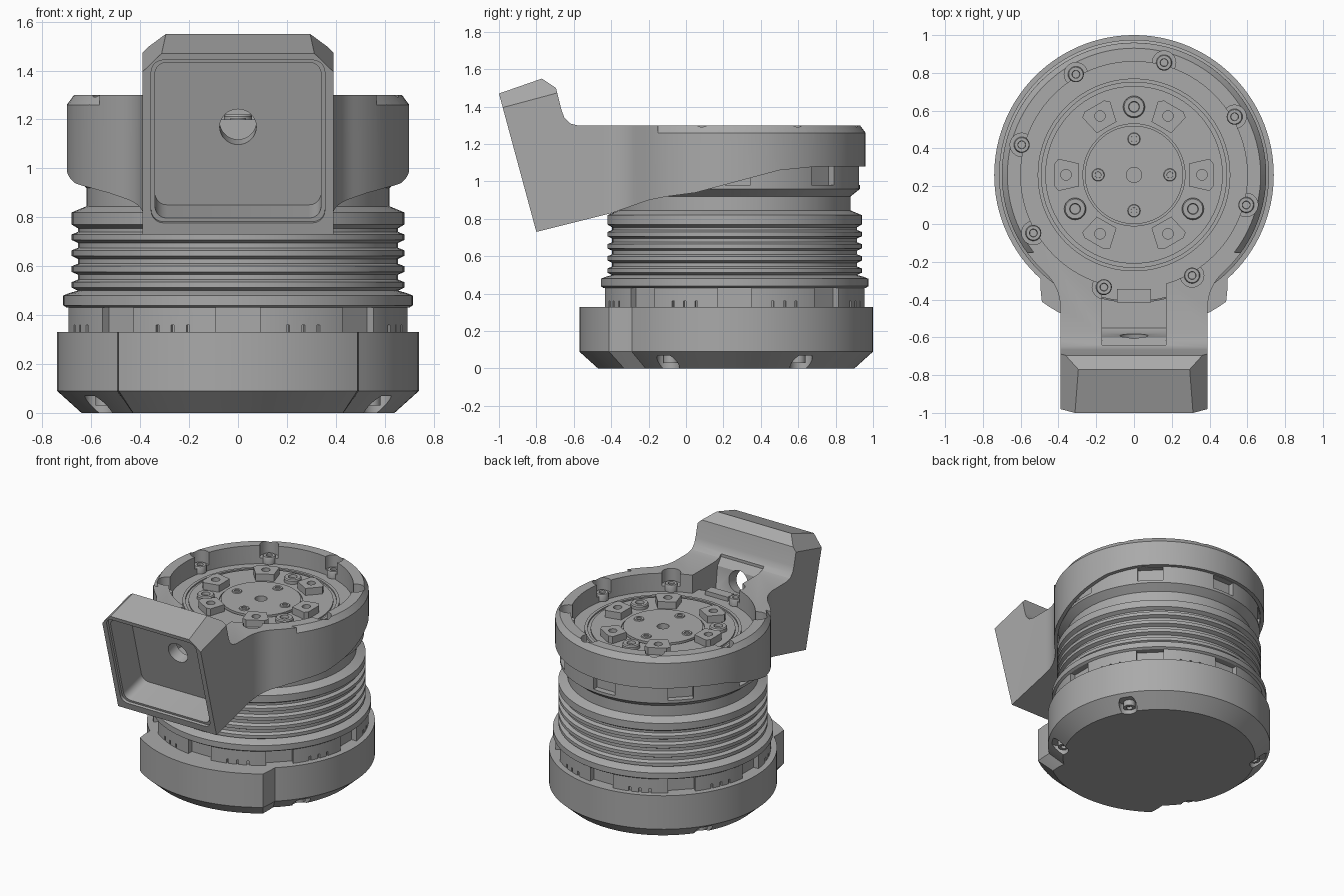
import bpy, bmesh
from math import sin, cos, pi, radians, sqrt, atan2
from mathutils import Matrix, Vector

if "Cube" in bpy.data.objects:
    bpy.data.objects.remove(bpy.data.objects["Cube"])

AXIS_Y = 0.26          # centre line of the round housing
TILT = Matrix.Rotation(radians(15), 4, 'X')
SEG = 96

grey = bpy.data.materials.new("plain grey")
grey.use_nodes = True
grey.diffuse_color = (0.4, 0.4, 0.4, 1)
grey.node_tree.nodes["Principled BSDF"].inputs["Base Color"].default_value = (0.4, 0.4, 0.4, 1)


def finish(name, bm):
    bmesh.ops.remove_doubles(bm, verts=bm.verts, dist=1e-5)
    bmesh.ops.recalc_face_normals(bm, faces=bm.faces)
    mesh = bpy.data.meshes.new(name)
    bm.to_mesh(mesh)
    bm.free()
    mesh.materials.append(grey)
    ob = bpy.data.objects.new(name, mesh)
    bpy.context.collection.objects.link(ob)
    return ob


def lathe(name, profile, spots=((0, AXIS_Y, 0),), seg=SEG):
    bm = bmesh.new()
    for spot in spots:
        verts = [bm.verts.new((r + spot[0], spot[1], z + spot[2])) for r, z in profile]
        edges = [bm.edges.new(p) for p in zip(verts, verts[1:])]
        bmesh.ops.spin(bm, geom=verts + edges, cent=spot, axis=(0, 0, 1),
                       angle=2 * pi, steps=seg, use_merge=False)
    return finish(name, bm)


def loft(name, loops):
    bm = bmesh.new()
    rings = [[bm.verts.new(p) for p in loop] for loop in loops]
    for a, b in zip(rings, rings[1:]):
        for i in range(len(a)):
            bm.faces.new((a[i - 1], a[i], b[i], b[i - 1]))
    bm.faces.new(rings[0])
    bm.faces.new(rings[-1])
    return finish(name, bm)


def side_prism(name, outline, half):
    return loft(name, [[(x, y, z) for y, z in outline] for x in (-half, half)])


def boxes(name, items):
    bm = bmesh.new()
    for matrix, size in items:
        bmesh.ops.create_cube(bm, size=1, matrix=matrix @ Matrix.Diagonal((*size, 1)))
    return finish(name, bm)


def boolean(ob, tool, mode='DIFFERENCE'):
    mod = ob.modifiers.new("cut", 'BOOLEAN')
    mod.operation, mod.object, mod.solver = mode, tool, 'EXACT'
    bpy.context.view_layer.objects.active = ob
    bpy.ops.object.modifier_apply(modifier=mod.name)
    bpy.data.objects.remove(tool)


def polar(radius, degrees, z=0):
    a = radians(degrees)
    return Vector((radius * cos(a), AXIS_Y + radius * sin(a), z))


def radial(radius, degrees, z):
    return Matrix.Translation(polar(radius, degrees, z)) @ Matrix.Rotation(radians(degrees), 4, 'Z')


def disc_cutter(radius, low, high, spots=((0, AXIS_Y, 0),), seg=SEG):
    return lathe("cutter", [(0, low), (radius, low), (radius, high), (0, high)], spots, seg)


# Base with a raised front sector and a chamfered foot
def base_loop(inset, z):
    loop = []
    for d in range(0, 360, 3):
        off = abs(d - 270)
        r = 0.83 if off <= 36 else 0.785 if off <= 39 else 0.74
        loop.append(polar(r - inset, d, z))
    return loop


base = loft("base", [base_loop(0.1, 0), base_loop(0, 0.09), base_loop(0, 0.33)])
foot = [polar(0.67, d) for d in (32, 148, 212, 328)]
boolean(base, disc_cutter(0.06, -0.1, 0.07, foot, 24))
lathe("foot_screws", [(0, 0.05), (0.02, 0.05), (0.02, 0.03), (0.04, 0.03), (0.04, 0.08)],
      [polar(0.64, d) for d in (32, 148, 212, 328)], 24)

# Ribbed round housing
profile = [(0, 0.3), (0.7, 0.3), (0.7, 0.43), (0.715, 0.44), (0.715, 0.48), (0.69, 0.49)]
for i in range(4):
    z = 0.5 + i * 0.065
    profile += [(0.655, z), (0.68, z + 0.012), (0.68, z + 0.035), (0.655, z + 0.045)]
profile += [(0.655, 0.755), (0.68, 0.77), (0.68, 0.82), (0.62, 0.845), (0.62, 0.92),
            (0.67, 0.96), (0.67, 1.17), (0.51, 1.17), (0.51, 1.19), (0.49, 1.19),
            (0.49, 1.18), (0.47, 1.18), (0.47, 1.19), (0.27, 1.19), (0.27, 1.18),
            (0.26, 1.18), (0.26, 1.2), (0.04, 1.2), (0.04, 1.15), (0, 1.15)]
housing = lathe("housing", profile)
cuts = []
for k in range(8):
    d = 45 * k
    cuts.append((radial(0.7, d, 0.37), (0.09, 0.18, 0.12)))
    cuts.append((radial(0.67, d, 1.03), (0.09, 0.17, 0.1)))
    for off in (17, 22.5, 28):
        cuts.append((radial(0.7, d + off, 0.34), (0.03, 0.014, 0.04)))
boolean(housing, boxes("cutter", cuts))

# Arm: plan outline crossed with the side outline
W, R, F = 0.39, 0.7, 0.25
dy = sqrt((R + F) ** 2 - (W + F) ** 2)
tangent = atan2(-dy, W + F)
half = [(R * cos(a), AXIS_Y + R * sin(a))
        for a in (pi / 2 + (tangent - pi / 2) * i / 50 for i in range(51))]
start = tangent + pi
for i in range(1, 9):
    a = start + (pi - start) * i / 8
    half.append((W + F + F * cos(a), AXIS_Y - dy + F * sin(a)))
half.append((W, -1.2))
plan = half + [(-x, y) for x, y in reversed(half[1:])]
arm = loft("arm", [[(x, y, z) for x, y in plan] for z in (0.5, 1.7)])

side = [(-1, 1.47), (-0.77, 1.55), (-0.695, 1.5), (-0.665, 1.38), (-0.65, 1.34),
        (-0.62, 1.31), (-0.58, 1.3), (1.1, 1.3), (1.1, 1.08), (0.7, 1.08), (0.5, 1.06),
        (0.35, 1.02), (0.2, 0.98), (0.05, 0.94), (-0.1, 0.92), (-0.2, 0.9), (-0.4, 0.83),
        (-0.8, 0.73)]
boolean(arm, side_prism("cutter", side, 1), 'INTERSECT')

# Rim chamfer, only behind the arm
chamfer = lathe("cutter", [(0.7, 1.26), (0.67, 1.301), (0.8, 1.301), (0.8, 1.26), (0.7, 1.26)])
boolean(chamfer, boxes("keep", [(Matrix.Translation((0, 0.85, 1.3)), (2, 2, 1))]), 'INTERSECT')
boolean(arm, chamfer)

# Hollow ring, screw pockets and the open channel
boolean(arm, disc_cutter(0.675, 0.3, 1.15))
boolean(arm, disc_cutter(0.6, 1.1, 1.7))
ring_angles = [30 + 45 * k for k in range(8)]
boolean(arm, disc_cutter(0.062, 1.21, 1.6, [polar(0.615, d) for d in ring_angles], 32))
channel = [(-0.2, 1.5), (-0.64, 1.5), (-0.64, 1.31), (-0.6, 1.26), (-0.58, 1.1),
           (-0.55, 1.06), (-0.2, 1.06)]
boolean(arm, side_prism("cutter", channel, 0.17))

# Tilted head: clipped top corners, framed pocket and through hole
for s in (-1, 1):
    clip = Matrix.Translation((s * 0.416, -0.885, 1.54)) @ TILT @ Matrix.Rotation(pi / 4, 4, 'Y')
    boolean(arm, boxes("cutter", [(clip, (0.2, 0.8, 0.2))]))


def pocket(width, height, depth):
    def loop(y):
        pts = []
        for k, (sx, sz) in enumerate(((1, 1), (-1, 1), (-1, -1), (1, -1))):
            for i in range(6):
                a = pi / 2 * (k + i / 5)
                pts.append(face @ Vector((sx * (width / 2 - 0.05) + 0.05 * cos(a), y,
                                          sz * (height / 2 - 0.05) + 0.05 * sin(a))))
        return pts
    return loft("cutter", [loop(-0.2), loop(depth)])


face = Matrix.Translation((0, -0.903, 1.11)) @ TILT
boolean(arm, pocket(0.71, 0.69, 0.02))
boolean(arm, pocket(0.68, 0.66, 0.23))
hole = disc_cutter(0.075, -0.1, 0.5, ((0, 0, 0),), 32)
hole.data.transform(face @ Matrix.Rotation(-pi / 2, 4, 'X'))
boolean(arm, hole)

# Raised tabs on the top plate
bm = bmesh.new()
for d in range(0, 360, 60):
    m = radial(0.355, d, 0)
    flat = [(-0.065, -0.06), (0.045, -0.085), (0.065, -0.06),
            (0.065, 0.06), (0.045, 0.085), (-0.065, 0.06)]
    low, top = ([bm.verts.new(m @ Vector((x, y, z))) for x, y in flat] for z in (1.17, 1.24))
    bm.faces.new(low)
    bm.faces.new(top)
    for i in range(6):
        bm.faces.new((low[i - 1], low[i], top[i], top[i - 1]))
tabs = finish("plate_tabs", bm)
boolean(tabs, disc_cutter(0.028, 1.21, 1.3, [polar(0.36, d) for d in range(0, 360, 60)], 24))
boxes("front_stop", [(Matrix.Translation((0, -0.38, 1.14)), (0.18, 0.07, 0.12))])

# Screws
def screws(name, spots, r, z):
    lathe(name, [(0, z - 0.02), (r * 0.45, z - 0.02), (r * 0.5, z), (r * 0.9, z),
                 (r, z - 0.008), (r, z - 0.05)], spots, 24)


screws("ring_screws", [polar(0.615, d) for d in ring_angles], 0.042, 1.225)
screws("plate_screws", [polar(0.36, d) for d in (90, 210, 330)], 0.058, 1.22)
screws("hub_screws", [polar(0.19, d) for d in range(0, 360, 90)], 0.034, 1.207)

# Smooth shading with crisp edges
bpy.ops.object.select_all(action='DESELECT')
for ob in bpy.context.collection.objects:
    if ob.type == 'MESH' and grey.name in ob.data.materials:
        ob.select_set(True)
        bpy.context.view_layer.objects.active = ob
bpy.ops.object.shade_smooth_by_angle(angle=radians(30))
